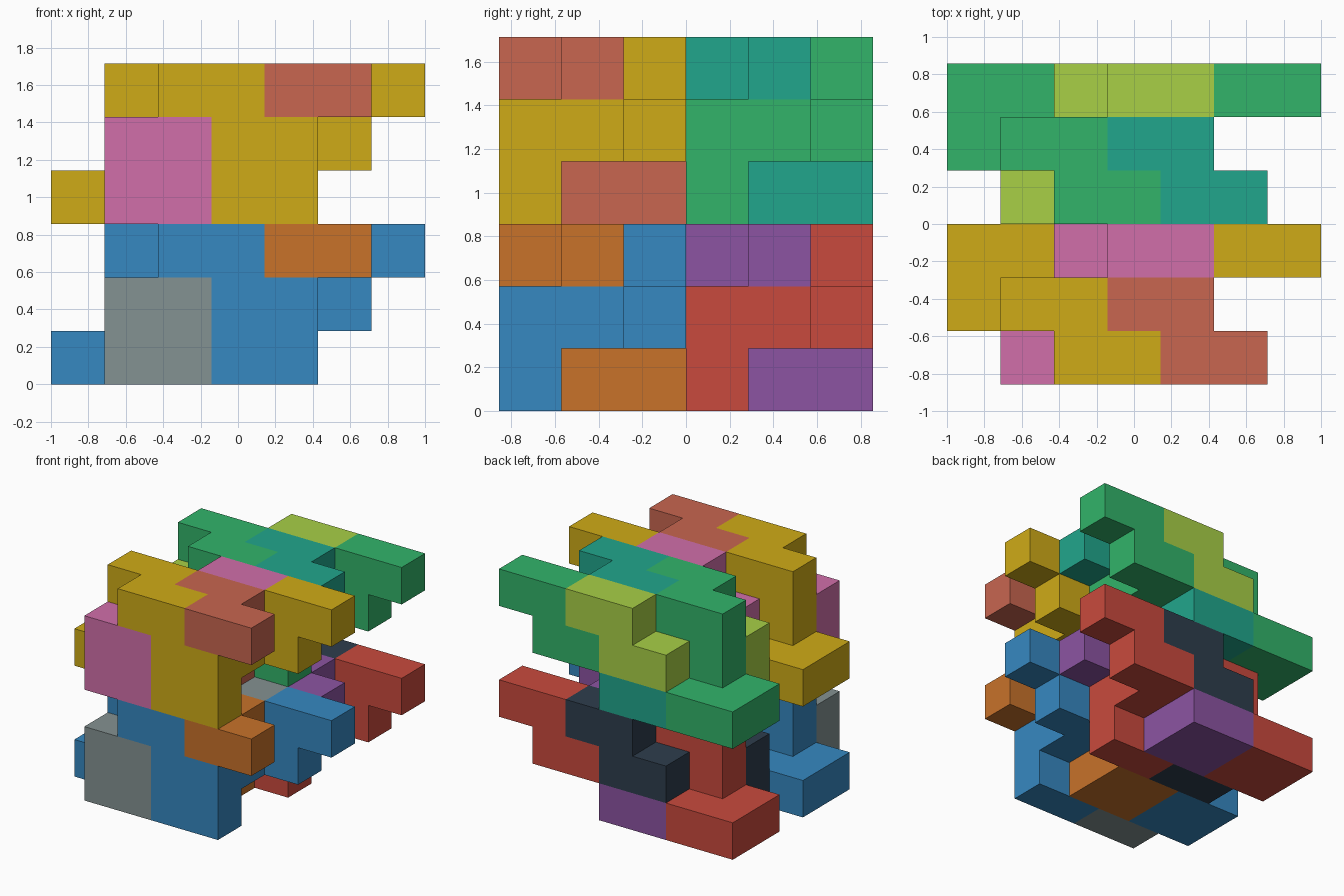
import bpy, bmesh
from mathutils import Vector

if "Cube" in bpy.data.objects:
    bpy.data.objects.remove(bpy.data.objects["Cube"])

U = 2 / 7                      # cube edge length
ORIGIN = Vector((-1, -3 * U, 0))

# One interlocking unit: per part, runs of cubes as (first x, length, y, z)
PARTS = {
    "core": [(3, 2, 0, 0), (3, 2, 0, 1), (2, 2, 0, 2),
             (0, 2, 1, 0), (1, 4, 1, 1), (1, 2, 1, 2),
             (0, 2, 2, 0), (4, 2, 2, 1), (5, 2, 2, 2)],
    "braces": [(2, 2, 1, 0), (2, 2, 2, 0), (4, 2, 0, 2), (3, 2, 1, 2)],
    "fillers": [(1, 2, 0, 0), (1, 2, 0, 1), (2, 2, 2, 1), (3, 2, 2, 2)],
}

# Units: name, y offset, z offset, colours of core, braces, fillers
UNITS = [
    ("front_lower", 0, 0, ("3688C1", "C8722A", "849292")),
    ("back_lower", 3, 0, ("C94A3D", "8C54A2", "2E3D4D")),
    ("front_upper", 0, 3, ("CFAB17", "C86650", "D16FAA")),
    ("back_upper", 3, 3, ("32B46A", "21A68C", "A8D046")),
]


def material(name, code):
    rgb = [int(code[i:i + 2], 16) / 255 for i in (0, 2, 4)]
    lin = [c / 12.92 if c < 0.04 else ((c + 0.055) / 1.055) ** 2.4 for c in rgb]
    mat = bpy.data.materials.new(name)
    mat.diffuse_color = (*lin, 1)
    mat.use_nodes = True
    mat.node_tree.nodes["Principled BSDF"].inputs["Base Color"].default_value = mat.diffuse_color
    return mat


def cube_cluster(name, runs, dy, dz, mat):
    """Closed outer skin around a set of cubes."""
    cells = {(x + n, y + dy, z + dz) for x, length, y, z in runs for n in range(length)}
    bm = bmesh.new()
    for cell in cells:
        centre = Vector(cell) + Vector((0.5, 0.5, 0.5))
        for axis in range(3):
            for sign in (-1, 1):
                d = Vector((0, 0, 0))
                d[axis] = sign
                if tuple(int(c + s) for c, s in zip(cell, d)) in cells:
                    continue
                a = Vector((0, 0, 0))
                a[(axis + 1) % 3] = 1
                b = d.cross(a)
                quad = [centre + (d + p * a + q * b) / 2
                        for p, q in ((-1, -1), (1, -1), (1, 1), (-1, 1))]
                bm.faces.new([bm.verts.new(ORIGIN + v * U) for v in quad])
    bmesh.ops.remove_doubles(bm, verts=bm.verts, dist=1e-4)
    # Merge coplanar squares into clean flat faces
    bmesh.ops.dissolve_limit(bm, angle_limit=0.01, verts=bm.verts, edges=bm.edges)
    mesh = bpy.data.meshes.new(name)
    bm.to_mesh(mesh)
    bm.free()
    mesh.materials.append(mat)
    bpy.context.collection.objects.link(bpy.data.objects.new(name, mesh))


# Four identical units stacked two by two
for unit, dy, dz, colours in UNITS:
    for (part, runs), code in zip(PARTS.items(), colours):
        name = f"{unit}_{part}"
        cube_cluster(name, runs, dy, dz, material(name, code))
